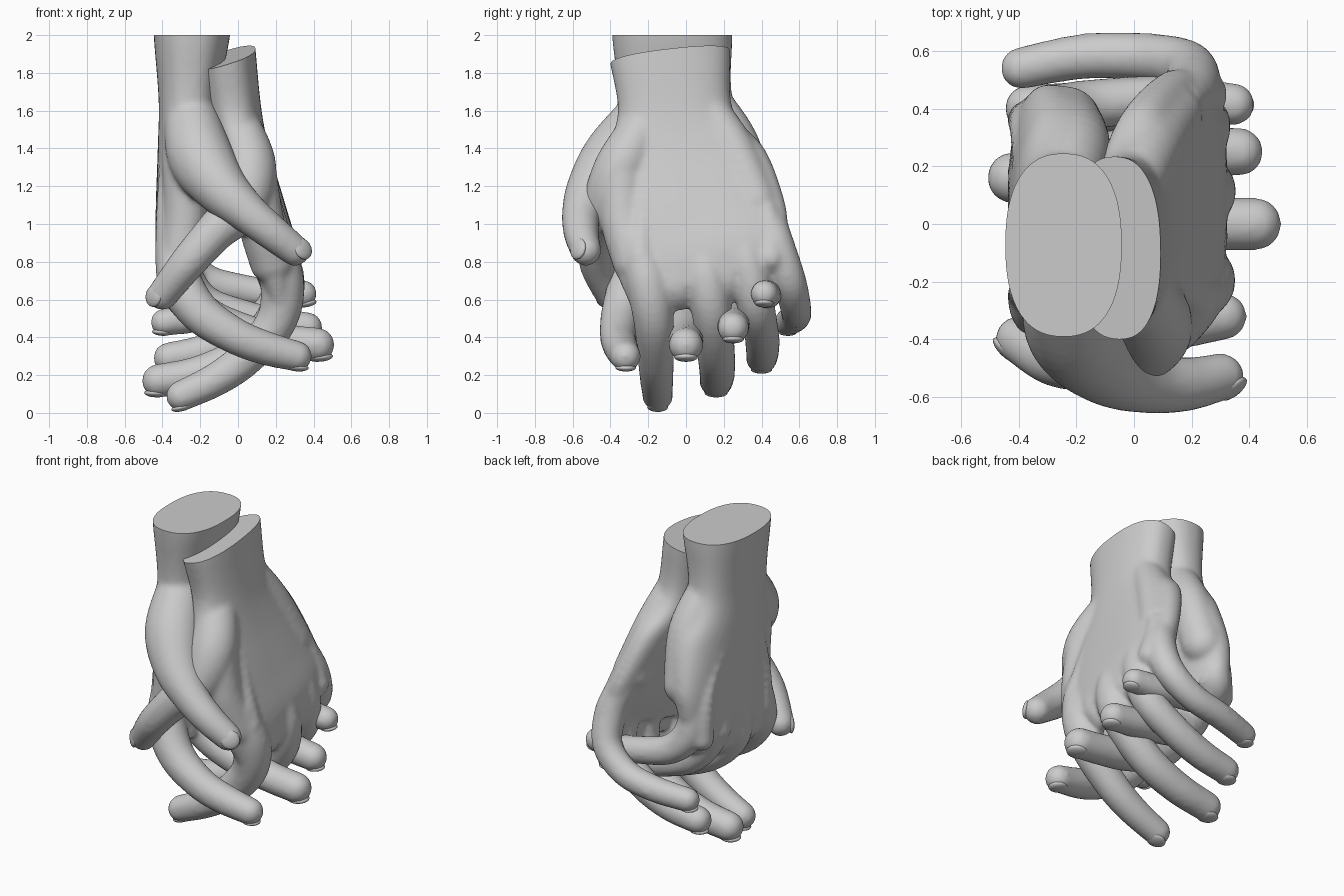
import bpy, bmesh, math
from mathutils import Vector, Matrix

if "Cube" in bpy.data.objects:
    bpy.data.objects.remove(bpy.data.objects["Cube"])

VOXEL = 0.015

# unit ball reused by every sweep
_b = bmesh.new()
bmesh.ops.create_icosphere(_b, subdivisions=3, radius=1)
BALL_V = [v.co.copy() for v in _b.verts]
BALL_F = [[v.index for v in f.verts] for f in _b.faces]
_b.free()


def spline(rows, steps):
    """Catmull-Rom interpolation of equal-length tuples."""
    out = []
    n = len(rows)
    for i in range(n - 1):
        a, b, c, d = rows[max(i - 1, 0)], rows[i], rows[i + 1], rows[min(i + 2, n - 1)]
        for s in range(steps):
            t = s / steps
            out.append(tuple(
                0.5 * (2 * q + (r - p) * t + (2 * p - 5 * q + 4 * r - w) * t * t
                       + (3 * q - p - 3 * r + w) * t ** 3)
                for p, q, r, w in zip(a, b, c, d)))
    out.append(tuple(rows[-1]))
    return out


def sweep(bm, pts, steps=7):
    """Rounded limb: balls swept along (x, y, z, radius) points."""
    for x, y, z, r in spline(pts, steps):
        c = Vector((x, y, z))
        vs = [bm.verts.new(c + v * r) for v in BALL_V]
        for f in BALL_F:
            bm.faces.new([vs[i] for i in f])


def palm(bm, sections, sides=48, power=2.4):
    """Loft of rounded sections: z, x min, x max, y min, y max, slope of z along y."""
    rings = []
    for z, x0, x1, y0, y1, k in spline(sections, 6):
        ring = []
        for i in range(sides):
            a = 2 * math.pi * i / sides
            c, s = math.cos(a), math.sin(a)
            px = math.copysign(abs(c) ** (2 / power), c) * (x1 - x0) / 2
            py = math.copysign(abs(s) ** (2 / power), s) * (y1 - y0) / 2
            y = (y0 + y1) / 2 + py
            ring.append(bm.verts.new(((x0 + x1) / 2 + px, y, z + k * y)))
        rings.append(ring)
    for a, b in zip(rings, rings[1:]):
        for i in range(sides):
            j = (i + 1) % sides
            bm.faces.new((a[i], b[i], b[j], a[j]))
    bm.faces.new(rings[0])
    bm.faces.new(rings[-1][::-1])
    bmesh.ops.recalc_face_normals(bm, faces=bm.faces[:])


def finish(bm, name, angle=50):
    me = bpy.data.meshes.new(name)
    bm.to_mesh(me)
    bm.free()
    me.polygons.foreach_set("use_smooth", [True] * len(me.polygons))
    me.set_sharp_from_angle(angle=math.radians(angle))
    ob = bpy.data.objects.new(name, me)
    bpy.context.scene.collection.objects.link(ob)
    return ob


def nails(name, digits):
    """Thin rounded plates on the outer side of each fingertip."""
    bm = bmesh.new()
    for pts, out in digits:
        tip, prev, r = Vector(pts[-1][:3]), Vector(pts[-2][:3]), pts[-1][3]
        t = (tip - prev).normalized()
        n = Vector(out)
        n = (n - t * n.dot(t)).normalized()
        t = (t - n * 0.2).normalized()          # nail dips towards the tip
        n = (n - t * n.dot(t)).normalized()
        m = Matrix((t, n.cross(t), n)).transposed().to_4x4()
        m.translation = tip + t * r * 0.12 + n * r * 0.72
        bmesh.ops.create_uvsphere(bm, u_segments=20, v_segments=10, radius=1,
                                  matrix=m @ Matrix.Diagonal((r * .72, r * .68, r * .26, 1)))
    finish(bm, name)


def hand(name, sections, digits, extras, cut_co, cut_no):
    bm = bmesh.new()
    palm(bm, sections)
    for pts in [d[0] for d in digits] + extras:
        sweep(bm, pts)
    # webs between neighbouring fingers
    for (p, _), (q, _) in zip(digits[:3], digits[1:4]):
        mid = [tuple((u + v) / 2 for u, v in zip(a, b)) for a, b in zip(p[:3], q[:3])]
        end = tuple(0.55 * u + 0.45 * v for u, v in zip(mid[1], mid[2]))
        sweep(bm, [mid[0], mid[1][:3] + (.09,), end[:3] + (.06,)])
    raw = finish(bm, name + "_raw")
    # fuse all parts into one skin
    mod = raw.modifiers.new("fuse", 'REMESH')
    mod.mode = 'VOXEL'
    mod.voxel_size = VOXEL
    sm = raw.modifiers.new("soften", 'SMOOTH')
    sm.factor = 0.5
    sm.iterations = 10
    dg = bpy.context.evaluated_depsgraph_get()
    me = bpy.data.meshes.new_from_object(raw.evaluated_get(dg))
    bm = bmesh.new()
    bm.from_mesh(me)
    bpy.data.objects.remove(raw)
    # flat wrist cut
    bmesh.ops.bisect_plane(bm, geom=bm.verts[:] + bm.edges[:] + bm.faces[:],
                           plane_co=cut_co, plane_no=cut_no, clear_outer=True)
    bmesh.ops.holes_fill(bm, edges=[e for e in bm.edges if e.is_boundary], sides=0)
    finish(bm, name)
    nails(name + "_nails", digits)


DOWN = (0, 0, -1)

# hand on the -x side, fingers pointing to +x
a_digits = [
    ([(-.33, -.24, .90, .10), (-.31, -.29, .70, .118), (-.20, -.34, .53, .110), (-.02, -.36, .41, .098),
      (.14, -.345, .345, .092), (.31, -.32, .30, .082)], DOWN),
    ([(-.33, -.03, .90, .10), (-.31, -.03, .68, .115), (-.18, -.01, .52, .105), (.05, 0, .42, .10),
      (.24, 0, .38, .094), (.42, 0, .36, .092)], DOWN),
    ([(-.33, .18, .92, .10), (-.30, .19, .74, .108), (-.18, .22, .58, .10), (.05, .24, .50, .094),
      (.20, .25, .47, .09), (.365, .25, .45, .084)], DOWN),
    ([(-.32, .36, 1.0, .09), (-.29, .38, .82, .098), (-.17, .41, .70, .09), (.03, .43, .65, .084),
      (.18, .43, .63, .08), (.345, .415, .63, .074)], DOWN),
    ([(-.25, -.22, 1.58, .14), (-.20, -.37, 1.36, .175), (-.09, -.49, 1.19, .142), (.05, -.55, 1.06, .108),
      (.18, -.555, .955, .095), (.30, -.53, .86, .083)], (.45, -.8, .4)),
]
a_extras = [
    [(-.28, -.28, 1.30, .12), (-.28, -.27, 1.05, .115), (-.30, -.27, .85, .11)],
    [(-.24, .12, 1.66, .11), (-.21, .26, 1.42, .13), (-.24, .35, 1.12, .13)],
] + [[(-.36, -.05 + y * .3, 1.5, .05), (-.38, y * .9, 1.1, .055), (-.37, y, .80, .07)]
     for y in (-.25, -.03, .18, .36)]
hand("left_hand",
     [(2.12, -.45, -.03, -.395, .25, 0), (1.98, -.445, -.045, -.39, .245, 0), (1.65, -.42, -.10, -.36, .25, 0),
      (1.40, -.425, -.07, -.41, .40, .03), (1.10, -.435, -.13, -.37, .48, .1), (.88, -.435, -.18, -.36, .47, .2),
      (.70, -.405, -.20, -.33, .44, .28)],
     a_digits, a_extras, (0, 0, 2), (0, 0, 1))

# hand on the +x side, fingers pointing to -x
b_digits = [
    ([(.18, -.26, .90, .11), (.235, -.20, .68, .118), (.20, -.17, .48, .108), (.04, -.16, .29, .098),
      (-.12, -.155, .175, .09), (-.30, -.15, .09, .082)], DOWN),
    ([(.18, .07, .92, .10), (.24, .11, .70, .115), (.20, .14, .50, .106), (.02, .16, .31, .102),
      (-.20, .165, .21, .096), (-.42, .16, .17, .09)], DOWN),
    ([(.17, .28, .98, .10), (.23, .33, .78, .105), (.20, .37, .57, .10), (.03, .40, .42, .094),
      (-.17, .405, .33, .09), (-.365, .40, .29, .084)], DOWN),
    ([(.14, .43, 1.05, .09), (.20, .48, .88, .098), (.18, .55, .69, .09), (.03, .58, .56, .084),
      (-.18, .58, .51, .08), (-.39, .54, .48, .074)], DOWN),
    ([(.0, -.22, 1.52, .12), (.06, -.34, 1.30, .145), (.02, -.42, 1.10, .132), (-.12, -.47, .96, .108),
      (-.27, -.47, .79, .096), (-.40, -.40, .625, .082)], (-.6, -.75, .15)),
]
b_extras = [
    [(.09, -.34, 1.24, .12), (.12, -.33, 1.02, .125), (.18, -.27, .80, .12)],
    [(-.01, .10, 1.64, .10), (.05, .25, 1.40, .115), (.12, .37, 1.12, .12)],
] + [[(.08, -.05 + y * .3, 1.5, .05), (.17, y * .9, 1.12, .06), (.25, y, .82, .075)]
     for y in (-.24, .08, .29, .45)]
hand("right_hand",
     [(2.08, -.26, .08, -.41, .24, 0), (1.90, -.225, .095, -.41, .235, 0), (1.60, -.17, .125, -.36, .25, 0),
      (1.38, -.11, .17, -.42, .42, .03), (1.08, -.02, .255, -.45, .52, .1), (.85, .05, .315, -.38, .54, .2),
      (.67, .12, .325, -.30, .51, .3)],
     b_digits, b_extras, (-.05, -.08, 1.885), Vector((-.31, -.12, 1)).normalized())
